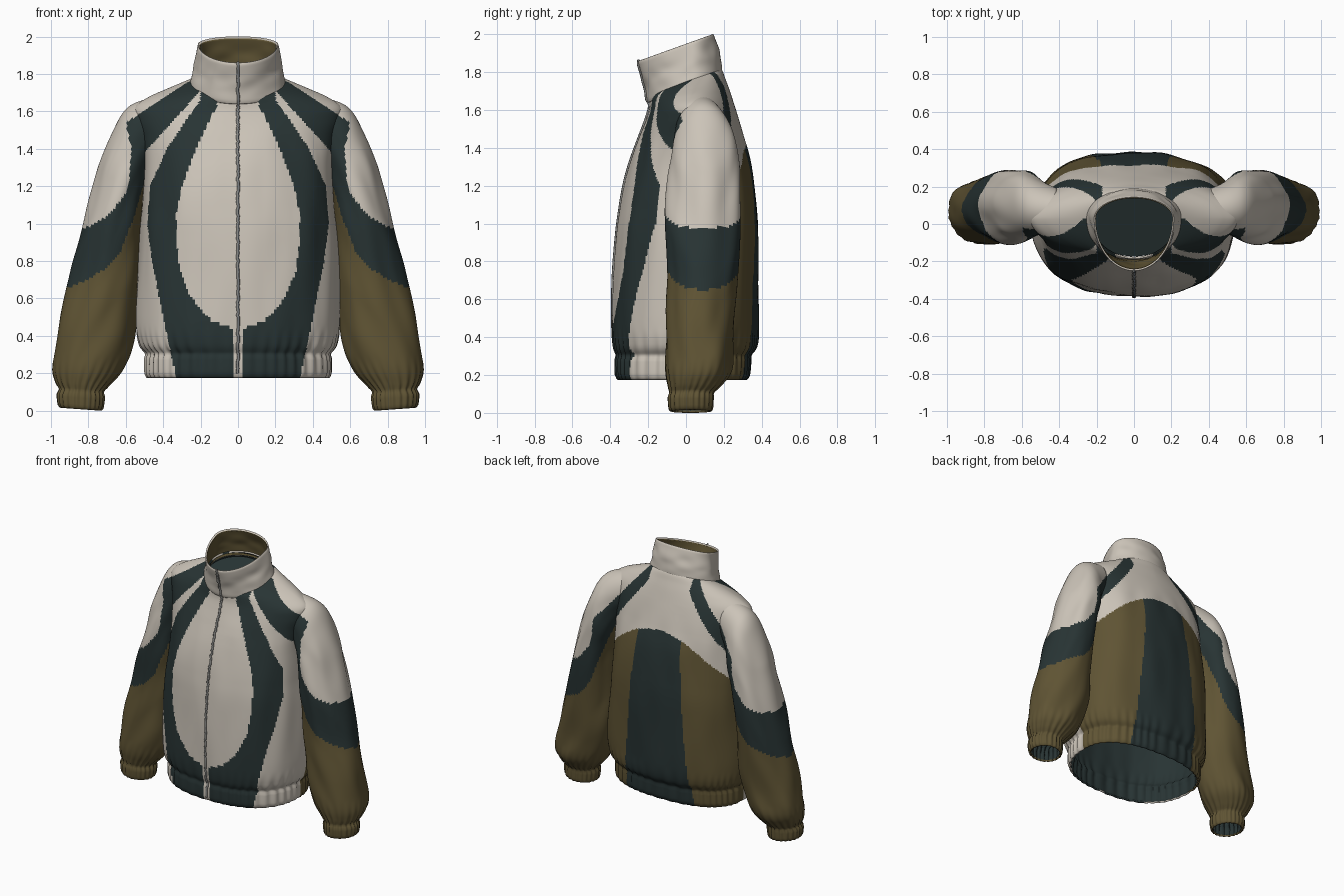
import bpy, bmesh, math, random
from mathutils import Matrix, Vector, noise

random.seed(4)
if bpy.data.objects.get("Cube"):
    bpy.data.objects.remove(bpy.data.objects["Cube"])


def material(name, rgb):
    m = bpy.data.materials.new(name)
    m.use_nodes = True
    m.diffuse_color = (*rgb, 1)
    bsdf = m.node_tree.nodes["Principled BSDF"]
    bsdf.inputs["Base Color"].default_value = (*rgb, 1)
    bsdf.inputs["Roughness"].default_value = 0.8
    return m


cream = material("cream cloth", (0.60, 0.55, 0.48))
olive = material("olive cloth", (0.115, 0.088, 0.034))
dark = material("dark green cloth", (0.021, 0.034, 0.034))
metal = material("zip grey", (0.23, 0.23, 0.22))
CREAM, OLIVE, DARK = range(3)


def lin(table, v):
    """Piecewise linear lookup."""
    if v <= table[0][0]:
        return table[0][1]
    for (a, p), (b, q) in zip(table, table[1:]):
        if v <= b:
            return p + (q - p) * (v - a) / (b - a)
    return table[-1][1]


def smooth_rows(rows, step):
    """Resample section rows along a Catmull-Rom spline."""
    out = []
    for i in range(len(rows) - 1):
        a, b, c, d = (rows[min(max(k, 0), len(rows) - 1)] for k in range(i - 1, i + 3))
        n = max(2, round(math.dist(b, c) / step))
        for k in range(n):
            t = k / n
            out.append([q + t / 2 * (r - p + t * (2 * p - 5 * q + 4 * r - s + t * (3 * (q - r) + s - p)))
                        for p, q, r, s in zip(a, b, c, d)])
    return out + [list(rows[-1])]


def add_object(name, bm, mats):
    me = bpy.data.meshes.new(name)
    bm.to_mesh(me)
    bm.free()
    for m in mats:
        me.materials.append(m)
    ob = bpy.data.objects.new(name, me)
    bpy.context.collection.objects.link(ob)
    return ob


def loft(name, rows, count, point, rule, mats, side=1):
    """Skin rings into an open tube with a lining; returns its front centre line."""
    bm = bmesh.new()
    angles = [math.tau * j / count for j in range(count)]
    rings = [[bm.verts.new(point(r, a)) for a in angles] for r in rows]
    for lo, hi in zip(rings, rings[1:]):
        for j in range(count):
            k = (j + 1) % count
            quad = [lo[j], lo[k], hi[k], hi[j]]
            f = bm.faces.new(quad if side > 0 else quad[::-1])
            f.material_index = rule(f.calc_center_median(), angles[j])
            f.smooth = True
    seam = [ring[count * 3 // 4].co.copy() for ring in rings]
    lining = add_object(name, bm, mats).modifiers.new("lining", "SOLIDIFY")
    lining.thickness = 0.012
    lining.offset = -1
    lining.material_offset = len(mats) - 1
    return seam


# Torso: height, half width, front y, back y, squareness, tilt
torso_rows = [
    (0.175, 0.485, -0.36, 0.32, 2.4, 0), (0.20, 0.497, -0.372, 0.335, 2.4, 0),
    (0.28, 0.497, -0.372, 0.34, 2.4, 0), (0.305, 0.492, -0.366, 0.34, 2.4, 0),
    (0.36, 0.53, -0.382, 0.372, 2.4, 0), (0.5, 0.545, -0.385, 0.382, 2.4, 0),
    (0.9, 0.53, -0.37, 0.382, 2.4, 0), (1.1, 0.51, -0.345, 0.37, 2.4, 0),
    (1.3, 0.50, -0.30, 0.345, 2.3, 0), (1.45, 0.52, -0.25, 0.305, 2.15, 0.02),
    (1.55, 0.55, -0.215, 0.275, 1.95, 0.05), (1.62, 0.55, -0.195, 0.25, 1.8, 0.1),
    (1.67, 0.48, -0.19, 0.23, 1.75, 0.16), (1.71, 0.38, -0.19, 0.21, 1.8, 0.24),
    (1.74, 0.29, -0.188, 0.195, 1.9, 0.32), (1.755, 0.235, -0.185, 0.18, 2.0, 0.38)]


def body_point(row, a):
    z, hw, yf, yb, p, tilt = row
    c, s = math.cos(a), math.sin(a)
    mid = 0.03
    x = hw * math.copysign(abs(c) ** (2 / p), c)
    y = mid + abs(s) ** (2 / p) * ((yb if s > 0 else yf) - mid)
    # gathers over the elastic hem, long soft folds above it
    d = 0.006 * math.sin(a * 44 + 2 * math.sin(a * 5)) * lin([(0.17, 0.6), (0.3, 1), (0.45, 0)], z)
    fold = noise.noise(Vector((x * 7, y * 7, z * 2.2)))
    d += 0.014 * fold * lin([(0.2, 0), (0.45, 1), (1.4, 1), (1.6, 0)], z)
    return x + d * c, y + d * s, z + tilt * y


inner_edge = [(0.43, 0), (0.45, 0.06), (0.49, 0.15), (0.55, 0.21), (0.62, 0.26), (0.75, 0.31),
              (0.9, 0.33), (1.05, 0.33), (1.2, 0.30), (1.4, 0.225), (1.66, 0.10)]
outer_edge = [(0.18, 0.33), (0.35, 0.37), (0.6, 0.42), (0.8, 0.46), (1.0, 0.485),
              (1.2, 0.47), (1.4, 0.38), (1.55, 0.28), (1.66, 0.20)]


def stripe_top(x, y):
    """Upper edge of the shoulder stripe, front or back."""
    return 1.75 - 0.656 * (x - 0.28) if y < 0.03 else 1.80 - 1.2 * (x - 0.2)


def torso_colour(p, a):
    x, y, z = abs(p.x), p.y, p.z
    if y < 0.03:
        if z < 0.45 and x < 0.026:
            return CREAM
        if lin(inner_edge, z) <= x < lin(outer_edge, z):
            return DARK
        return DARK if max(1.35, 1.68 - 1.11 * (x - 0.23)) < z < stripe_top(x, y) else CREAM
    if z > 1.43 - 1.2 * x * x:
        return DARK if 1.68 - 1.3 * (x - 0.2) < z < stripe_top(x, y) and x > 0.17 else CREAM
    return DARK if x < 0.28 - 0.09 * (z - 0.2) else OLIVE


torso_seam = loft("jacket_body", smooth_rows(torso_rows, 0.0135), 240, body_point,
                  torso_colour, [cream, olive, dark])

# Dark lining seen through the neck
bm = bmesh.new()
bmesh.ops.create_circle(bm, cap_ends=True, segments=48, radius=1)
bmesh.ops.scale(bm, vec=(0.235, 0.18, 1), verts=bm.verts)
bmesh.ops.rotate(bm, matrix=Matrix.Rotation(0.36, 3, "X"), verts=bm.verts)
bmesh.ops.translate(bm, vec=(0, -0.005, 1.725), verts=bm.verts)
add_object("neck_lining", bm, [dark])

# Stand collar, leaning forward, olive inside
collar_rows = [(1.715, 0.245, -0.20, 0.185, 2, 0.38), (1.735, 0.256, -0.206, 0.19, 2, 0.38),
               (1.83, 0.235, -0.222, 0.178, 2, 0.37), (1.935, 0.218, -0.25, 0.15, 2, 0.36),
               (1.95, 0.212, -0.248, 0.142, 2, 0.36)]


def collar_point(row, a):
    x, y, z = body_point(row, a)
    crease = noise.noise(Vector((x * 9, y * 9, z * 14)))
    d = 0.012 * crease * lin([(1.70, 0), (1.83, 1), (1.95, 0)], row[0])
    return x + d * math.cos(a), y + d * math.sin(a), z


collar_seam = loft("collar", smooth_rows(collar_rows, 0.012), 120, collar_point,
                   lambda p, a: CREAM, [cream, olive])

# Sleeves, cuff to shoulder: outer x, outer z, inner x, inner z, centre y, half depth
sleeve_rows = [
    (0.945, 0.015, 0.735, 0.0, 0.025, 0.105), (0.96, 0.03, 0.722, 0.012, 0.025, 0.115),
    (0.965, 0.09, 0.715, 0.075, 0.025, 0.118), (0.952, 0.115, 0.722, 0.10, 0.03, 0.115),
    (0.975, 0.155, 0.69, 0.135, 0.045, 0.14), (0.995, 0.24, 0.62, 0.22, 0.065, 0.175),
    (0.968, 0.42, 0.555, 0.38, 0.075, 0.18), (0.90, 0.70, 0.53, 0.62, 0.085, 0.185),
    (0.815, 1.03, 0.52, 0.90, 0.09, 0.195), (0.73, 1.33, 0.505, 1.08, 0.095, 0.188),
    (0.665, 1.50, 0.485, 1.18, 0.10, 0.178), (0.61, 1.60, 0.465, 1.27, 0.095, 0.16),
    (0.54, 1.65, 0.44, 1.33, 0.085, 0.14), (0.42, 1.68, 0.40, 1.38, 0.07, 0.12)]
cream_low = [(-0.35, 1.2), (0, 1.1), (0.3, 1.03), (0.8, 0.98)]
cream_side = [(1.1, 0.62), (1.2, 0.585), (1.4, 0.57), (1.54, 0.60)]
olive_top = [(-1, 1.4), (-0.8, 1.15), (-0.4, 0.86), (0, 0.76), (1, 0.65)]


def sleeve_colour(p, a):
    u, x = math.cos(a), abs(p.x)
    if p.z > lin(cream_low, u) and (x > lin(cream_side, p.z) or p.z > stripe_top(x, p.y)):
        return CREAM
    return DARK if p.z > lin(olive_top, u) else OLIVE


def make_sleeve(name, side):
    def point(row, a):
        ox, oz, ix, iz, cy, ry = row
        c, s = math.cos(a), math.sin(a)
        z = (oz + iz) / 2 + (oz - iz) / 2 * c
        d = 0.006 * math.sin(a * 22 + math.sin(a * 3)) * lin([(0, 0.5), (0.11, 1), (0.3, 0)], z)
        fold = noise.noise(Vector((c * 1.6 + 5, s * 1.6, z * 4 + c)))
        d += 0.016 * fold * lin([(0.1, 0), (0.3, 1), (1.3, 1), (1.55, 0)], z)
        x = (ox + ix) / 2 + ((ox - ix) / 2 + d) * c
        return side * x, cy + (ry + d) * s, z

    loft(name, smooth_rows(sleeve_rows, 0.024), 96, point, sleeve_colour,
         [cream, olive, dark], side)


make_sleeve("left_sleeve", 1)
make_sleeve("right_sleeve", -1)

# Zip running up the front and over the collar
path = [p for p in torso_seam if 0.2 < p.z < 1.63] + [p for p in collar_seam if p.z > 1.645]
curve = bpy.data.curves.new("zip", "CURVE")
curve.dimensions = "3D"
curve.bevel_depth = 0.008
curve.bevel_resolution = 1
curve.use_fill_caps = True
spline = curve.splines.new("POLY")
spline.points.add(len(path) - 1)
for pt, p in zip(spline.points, path):
    pt.co = (p.x + random.uniform(-0.004, 0.004), p.y - 0.002, p.z, 1)
curve.materials.append(metal)
bpy.context.collection.objects.link(bpy.data.objects.new("zip", curve))

# Zip pull
bpy.ops.mesh.primitive_cube_add(size=1, location=(0, -0.235, 1.79))
pull = bpy.context.object
pull.name = "zip_pull"
pull.scale = (0.022, 0.014, 0.07)
pull.rotation_euler.x = 0.2
pull.data.materials.append(metal)
